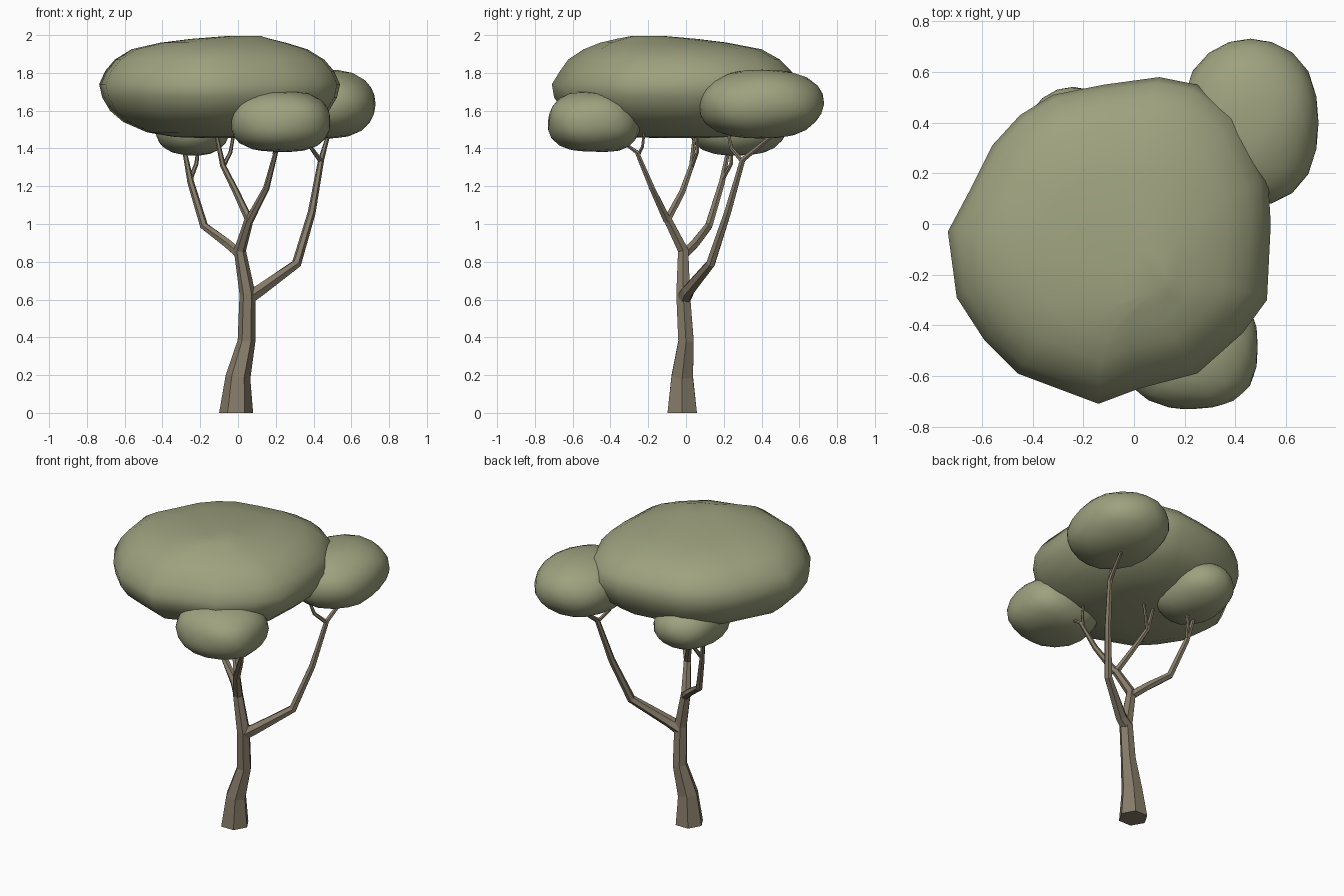
import bpy, bmesh, math
from mathutils import Vector


def material(name, color):
    m = bpy.data.materials.new(name)
    m.diffuse_color = (*color, 1)
    return m


BARK = material("bark", (0.24, 0.20, 0.14))
LEAF = material("leaf", (0.34, 0.36, 0.21))


def finish(bm, name, mat, smooth):
    bmesh.ops.recalc_face_normals(bm, faces=bm.faces)
    me = bpy.data.meshes.new(name)
    bm.to_mesh(me)
    bm.free()
    me.materials.append(mat)
    for p in me.polygons:
        p.use_smooth = smooth
    ob = bpy.data.objects.new(name, me)
    bpy.context.collection.objects.link(ob)
    return ob


def skin(bm, rings):
    n = len(rings[0])
    for a, b in zip(rings, rings[1:]):
        for i in range(n):
            j = (i + 1) % n
            bm.faces.new((a[i], a[j], b[j], b[i]))
    bm.faces.new(rings[0])
    bm.faces.new(rings[-1])


def limb(name, path, sides=6, level_base=False):
    """Tapered faceted tube; path holds (x, y, z, radius)."""
    bm = bmesh.new()
    pts = [Vector(p[:3]) for p in path]
    rings = []
    for k, p in enumerate(pts):
        d = (pts[min(k + 1, len(pts) - 1)] - pts[max(k - 1, 0)]).normalized()
        if level_base and k == 0:
            d = Vector((0, 0, 1))
        u = (Vector((1, 0, 0)) - d * d.x).normalized()
        v = d.cross(u)
        rings.append([bm.verts.new(p + path[k][3] * (u * math.cos(t) + v * math.sin(t)))
                      for t in (math.tau * i / sides for i in range(sides))])
    skin(bm, rings)
    return finish(bm, name, BARK, False)


def leaf_clump(name, center, radii, power=2.3, tilt=0.0):
    """Rounded boxy ellipsoid, sheared upward along y by tilt."""
    bm = bmesh.new()
    bmesh.ops.create_icosphere(bm, subdivisions=3, radius=1)
    for v in bm.verts:
        c = v.co
        c /= sum(abs(t) ** power for t in c) ** (1 / power)
        bump = 1 + 0.02 * math.sin(4 * c.x + 2) * math.cos(5 * c.y + 3 * c.z)
        v.co = Vector([center[i] + radii[i] * c[i] * bump for i in range(3)])
        v.co.z += tilt * c.y * (1 - c.y * c.y)
    return finish(bm, name, LEAF, True)


# Trunk and its forks
limb("trunk", [(-0.01, -0.02, 0, 0.09), (0, -0.02, 0.19, 0.066), (0.045, 0, 0.38, 0.047),
               (0.05, -0.015, 0.63, 0.042), (0.01, -0.015, 0.86, 0.032),
               (0.06, -0.10, 1.03, 0.024)], level_base=True)
limb("right_branch", [(0.05, -0.01, 0.61, 0.042), (0.11, 0.01, 0.645, 0.036), (0.31, 0.13, 0.79, 0.026),
                      (0.39, 0.22, 1.06, 0.021), (0.44, 0.30, 1.34, 0.016), (0.48, 0.47, 1.48, 0.010)])
limb("right_twig", [(0.44, 0.30, 1.33, 0.013), (0.39, 0.24, 1.40, 0.011), (0.36, 0.22, 1.50, 0.008)])
limb("left_branch", [(0.01, -0.01, 0.84, 0.028), (-0.06, 0.05, 0.90, 0.026), (-0.18, 0.12, 0.99, 0.022),
                     (-0.25, 0.19, 1.22, 0.018), (-0.29, 0.23, 1.42, 0.010)])
limb("left_twig", [(-0.255, 0.19, 1.23, 0.013), (-0.22, 0.24, 1.32, 0.011), (-0.205, 0.24, 1.45, 0.008)])
limb("middle_branch", [(0.06, -0.10, 1.02, 0.022), (-0.01, -0.02, 1.17, 0.018),
                       (-0.08, 0.03, 1.31, 0.015), (-0.125, 0.05, 1.52, 0.009)])
limb("middle_twig", [(-0.08, 0.03, 1.30, 0.012), (-0.04, 0.06, 1.38, 0.010), (-0.015, 0.06, 1.52, 0.008)])
limb("front_branch", [(0.06, -0.10, 1.02, 0.023), (0.15, -0.18, 1.19, 0.017),
                      (0.20, -0.26, 1.38, 0.012), (0.21, -0.33, 1.43, 0.009)])
limb("front_twig", [(0.19, -0.25, 1.37, 0.010), (0.21, -0.23, 1.41, 0.009), (0.21, -0.22, 1.50, 0.007)])

# Main crown: plan outline lofted through a flattened side profile
outline = [(0.54, 0.0), (0.53, 0.17), (0.41, 0.43), (0.25, 0.55), (0.1, 0.58), (-0.12, 0.55),
           (-0.32, 0.51), (-0.45, 0.43), (-0.56, 0.31), (-0.65, 0.13), (-0.735, -0.03),
           (-0.70, -0.29), (-0.59, -0.46), (-0.46, -0.59), (-0.30, -0.65), (-0.14, -0.71),
           (0.02, -0.65), (0.25, -0.59), (0.43, -0.43), (0.525, -0.30)]
profile = [(1.455, 0.18, 0.03, 0.02), (1.46, 0.4, 0.02, 0.02), (1.485, 0.6, 0, 0.01), (1.54, 0.8, 0, 0),
           (1.60, 0.91, 0, 0), (1.67, 0.975, 0, -0.005), (1.74, 1, 0, 0), (1.81, 0.95, 0, 0.01),
           (1.87, 0.87, 0, 0), (1.925, 0.73, 0, -0.01), (1.96, 0.52, 0.02, -0.06),
           (1.98, 0.33, 0.06, -0.10), (1.995, 0.14, 0.13, -0.15)]
bm = bmesh.new()
cx, cy = -0.1, -0.05
skin(bm, [[bm.verts.new((cx + (x - cx) * s + dx, cy + (y - cy) * s + dy, z)) for x, y in outline]
          for z, s, dx, dy in profile])
finish(bm, "main_crown", LEAF, True)

# Smaller crowns
leaf_clump("front_crown", (0.225, -0.485, 1.52), (0.265, 0.245, 0.162), 2.5, -0.06)
leaf_clump("right_crown", (0.46, 0.40, 1.625), (0.27, 0.33, 0.185), 2.2, 0.03)
leaf_clump("left_crown", (-0.24, 0.28, 1.50), (0.20, 0.26, 0.15), 2.2, 0.04)
